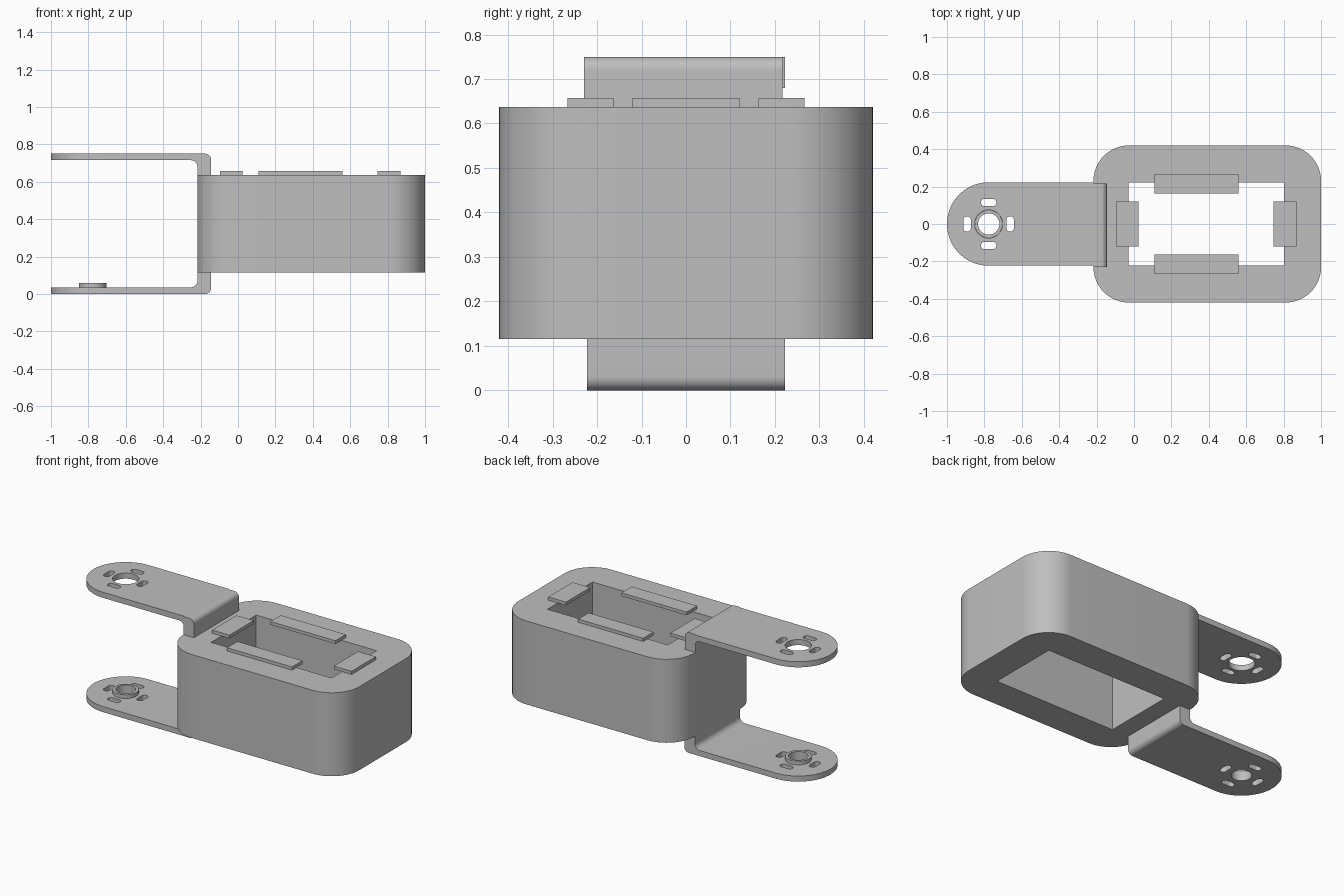
import bpy, bmesh, math
from mathutils import Vector

if "Cube" in bpy.data.objects:
    bpy.data.objects.remove(bpy.data.objects["Cube"])

GREY = bpy.data.materials.new("plain grey")
GREY.use_nodes = True
TONE = (0.52, 0.52, 0.52, 1)
GREY.diffuse_color = TONE
GREY.node_tree.nodes["Principled BSDF"].inputs["Base Color"].default_value = TONE


def arc(cx, cy, r, start, end, steps=12):
    angles = [math.radians(start + (end - start) * i / steps) for i in range(steps + 1)]
    return [(cx + r * math.cos(a), cy + r * math.sin(a)) for a in angles]


def rounded_rect(x0, x1, y0, y1, r, steps=12):
    return (arc(x1 - r, y1 - r, r, 0, 90, steps) + arc(x0 + r, y1 - r, r, 90, 180, steps)
            + arc(x0 + r, y0 + r, r, 180, 270, steps) + arc(x1 - r, y0 + r, r, 270, 360, steps))


def circle(cx, cy, r):
    return arc(cx, cy, r, 0, 360, 48)[:-1]


def prism(name, outlines, lo, hi, along_y=False):
    """Extrude one or more closed outlines along z, or along y for side profiles."""
    bm = bmesh.new()
    for outline in outlines:
        pts = [(a, lo, b) if along_y else (a, b, lo) for a, b in outline]
        face = bm.faces.new([bm.verts.new(p) for p in pts])
        top = bmesh.ops.extrude_face_region(bm, geom=[face])["geom"]
        shift = Vector((0, hi - lo, 0) if along_y else (0, 0, hi - lo))
        bmesh.ops.translate(bm, vec=shift, verts=[v for v in top if isinstance(v, bmesh.types.BMVert)])
    bmesh.ops.remove_doubles(bm, verts=bm.verts, dist=1e-5)
    bmesh.ops.recalc_face_normals(bm, faces=bm.faces)
    mesh = bpy.data.meshes.new(name)
    bm.to_mesh(mesh)
    bm.free()
    mesh.materials.append(GREY)
    obj = bpy.data.objects.new(name, mesh)
    bpy.context.collection.objects.link(obj)
    return obj


def select(obj):
    bpy.ops.object.select_all(action="DESELECT")
    obj.select_set(True)
    bpy.context.view_layer.objects.active = obj


def cut(obj, cutter, operation="DIFFERENCE"):
    mod = obj.modifiers.new("cut", "BOOLEAN")
    mod.object, mod.operation, mod.solver = cutter, operation, "EXACT"
    select(obj)
    bpy.ops.object.modifier_apply(modifier=mod.name)
    bpy.data.objects.remove(cutter)


def smooth(obj):
    select(obj)
    bpy.ops.object.shade_smooth_by_angle(angle=math.radians(30))


# Housing: rounded block with a rectangular opening right through
BOTTOM, TOP, LEFT = 0.115, 0.637, -0.217
housing = prism("housing", [rounded_rect(LEFT, 1, -0.42, 0.42, 0.19, 16)], BOTTOM, TOP)
opening = [(-0.03, -0.223), (0.803, -0.223), (0.803, 0.223), (-0.03, 0.223)]
cut(housing, prism("opening_cutter", [opening], 0, 1))
smooth(housing)

# Retaining tabs overhanging the opening
for name, x0, x1, y0, y1 in [("front_tab", 0.11, 0.56, -0.266, -0.163),
                             ("back_tab", 0.11, 0.56, 0.163, 0.266),
                             ("right_tab", -0.095, 0.025, -0.12, 0.12),
                             ("left_tab", 0.747, 0.87, -0.12, 0.12)]:
    prism(name, [[(x0, y0), (x1, y0), (x1, y1), (x0, y1)]], TOP, TOP + 0.02)

# Bent arms: side profile trimmed to a rounded tip, then pierced
HEIGHT, THICK, OUTER, HUB, R = 0.75, 0.035, -0.145, -0.777, 0.223


def slots():
    result = []
    for s in (-1, 1):
        cx, cy = HUB + s * 0.115, s * 0.115
        result.append(rounded_rect(cx - 0.02, cx + 0.02, -0.041, 0.041, 0.0199))
        result.append(rounded_rect(HUB - 0.041, HUB + 0.041, cy - 0.02, cy + 0.02, 0.0199))
    return result


def arm(name, flip, root, bore, skew):
    profile = [(-1.1, 0)] + arc(OUTER - 0.03, 0.03, 0.03, -90, 0)
    profile += [(OUTER, root), (LEFT, root)]
    profile += arc(LEFT - 0.035, THICK + 0.035, 0.035, 0, -90) + [(-1.1, THICK)]
    if flip:
        profile = [(x, HEIGHT - z) for x, z in profile]
    obj = prism(name, [profile], -0.4, 0.4, along_y=True)
    plan = arc(HUB, 0, R, 90, 270, 40)
    if skew:
        plan += [(LEFT, -R), (LEFT, -R - skew), (0, -R - skew), (0, R - skew), (LEFT, R - skew), (LEFT, R)]
    else:
        plan += [(0, -R), (0, R)]
    cut(obj, prism("plan_cutter", [plan], -1, 2), "INTERSECT")
    cut(obj, prism("hole_cutter", slots() + [circle(HUB, 0, bore)], -1, 2))
    smooth(obj)


arm("lower_arm", False, BOTTOM, 0.057, 0)
arm("upper_arm", True, HEIGHT - TOP, 0.075, 0.006)

# Raised pivot ring on the lower arm
ring = prism("pivot_ring", [circle(HUB, 0, 0.074)], THICK, 0.058)
cut(ring, prism("ring_cutter", [circle(HUB, 0, 0.057)], -1, 1))
smooth(ring)
